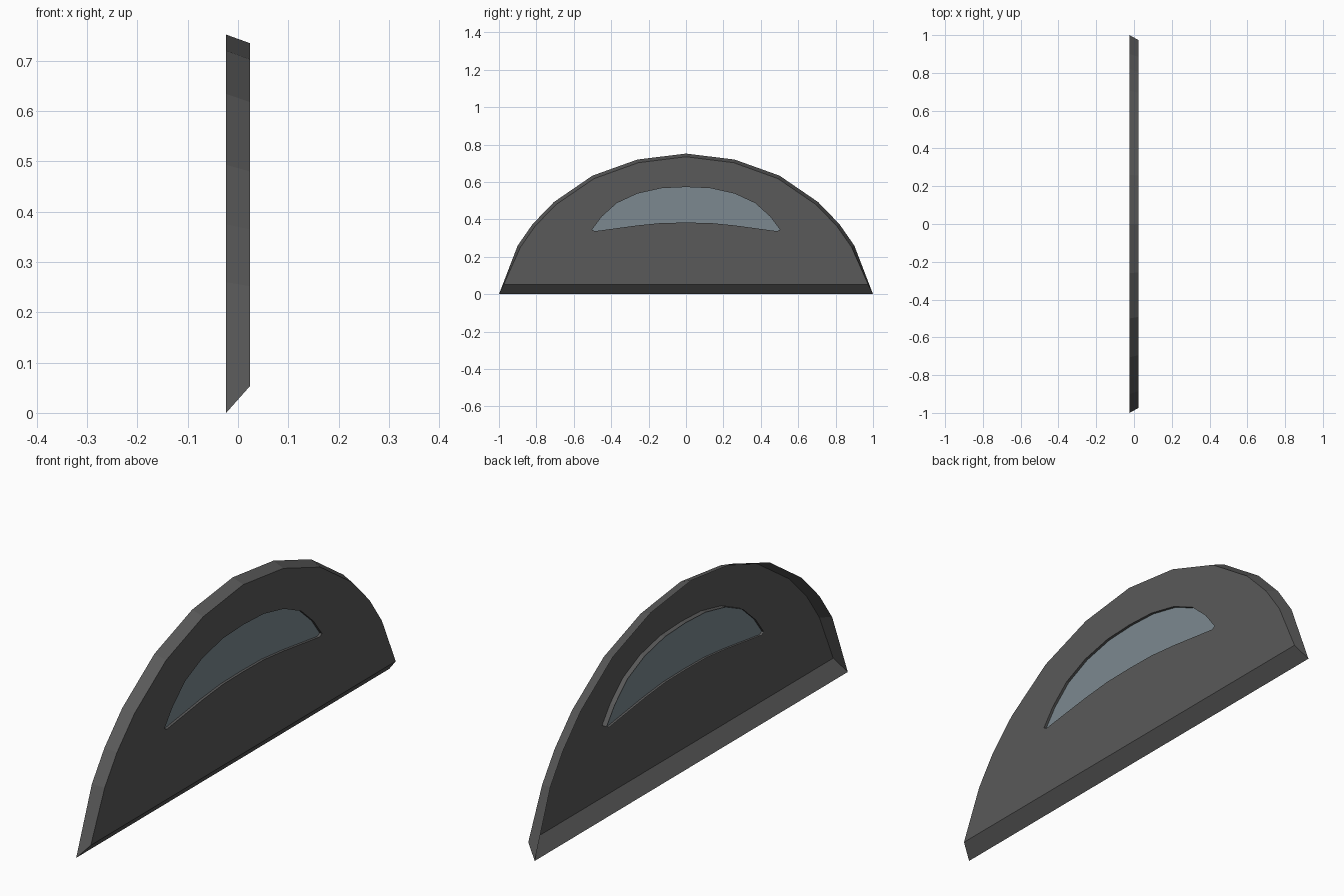
import bpy, bmesh

if "Cube" in bpy.data.objects:
    bpy.data.objects.remove(bpy.data.objects["Cube"])

X_BACK, X_FRONT, X_PANE, X_LIP = -0.0235, 0.0235, 0.013, 0.003

# Half profiles (y, z), mirrored across y = 0
BACK = [(1, 0), (0.9, 0.26), (0.82, 0.375), (0.706, 0.493),
        (0.5, 0.634), (0.26, 0.72), (0, 0.752)]
FRONT = [(0.974, 0.053), (0.885, 0.252), (0.806, 0.365), (0.694, 0.48),
         (0.492, 0.618), (0.256, 0.703), (0, 0.735)]
WINDOW = [(0, 0.383), (0.13, 0.381), (0.26, 0.368), (0.487, 0.337),
          (0.503, 0.345), (0.45, 0.415), (0.37, 0.487), (0.26, 0.538),
          (0.13, 0.567), (0, 0.573)]


def mirrored(half):
    return half + [(-y, z) for y, z in reversed(half) if y > 0]


def material(name, color):
    mat = bpy.data.materials.new(name)
    mat.diffuse_color = (*color, 1)
    mat.use_nodes = True
    mat.node_tree.nodes["Principled BSDF"].inputs["Base Color"].default_value = mat.diffuse_color
    return mat


def loop(bm, points, x):
    verts = [bm.verts.new((x, y, z)) for y, z in points]
    edges = [bm.edges.new((verts[i], verts[(i + 1) % len(verts)]))
             for i in range(len(verts))]
    return verts, edges


def bridge(bm, a, b):
    for i in range(len(a)):
        j = (i + 1) % len(a)
        bm.faces.new((a[i], a[j], b[j], b[i]))


def finish(bm, name, mat):
    bmesh.ops.recalc_face_normals(bm, faces=bm.faces)
    # Make the outward (+x) side the visible front of the shell
    flat = max(bm.faces, key=lambda f: abs(f.normal.x) * f.calc_area())
    if flat.normal.x < 0:
        bmesh.ops.reverse_faces(bm, faces=bm.faces)
    mesh = bpy.data.meshes.new(name)
    bm.to_mesh(mesh)
    bm.free()
    mesh.materials.append(mat)
    obj = bpy.data.objects.new(name, mesh)
    bpy.context.collection.objects.link(obj)
    return obj


dark = material("dark_grey", (0.1, 0.1, 0.1))
glass = material("glass", (0.2, 0.25, 0.28))

# Open-backed panel: sloped rim, flat face with a hole, and the window lip
bm = bmesh.new()
back, _ = loop(bm, mirrored(BACK), X_BACK)
front, front_edges = loop(bm, mirrored(FRONT), X_FRONT)
hole, hole_edges = loop(bm, mirrored(WINDOW), X_FRONT)
lip, _ = loop(bm, mirrored(WINDOW), X_LIP)
bmesh.ops.triangle_fill(bm, edges=front_edges + hole_edges,
                        use_beauty=True, normal=(1, 0, 0))
bmesh.ops.dissolve_limit(bm, angle_limit=0.01, verts=[], edges=[])
bridge(bm, back, front)
bridge(bm, hole, lip)
finish(bm, "panel", dark)

# Crescent window pane set inside the lip
bm = bmesh.new()
pane, _ = loop(bm, mirrored(WINDOW), X_PANE)
bm.faces.new(pane)
finish(bm, "window_pane", glass)
